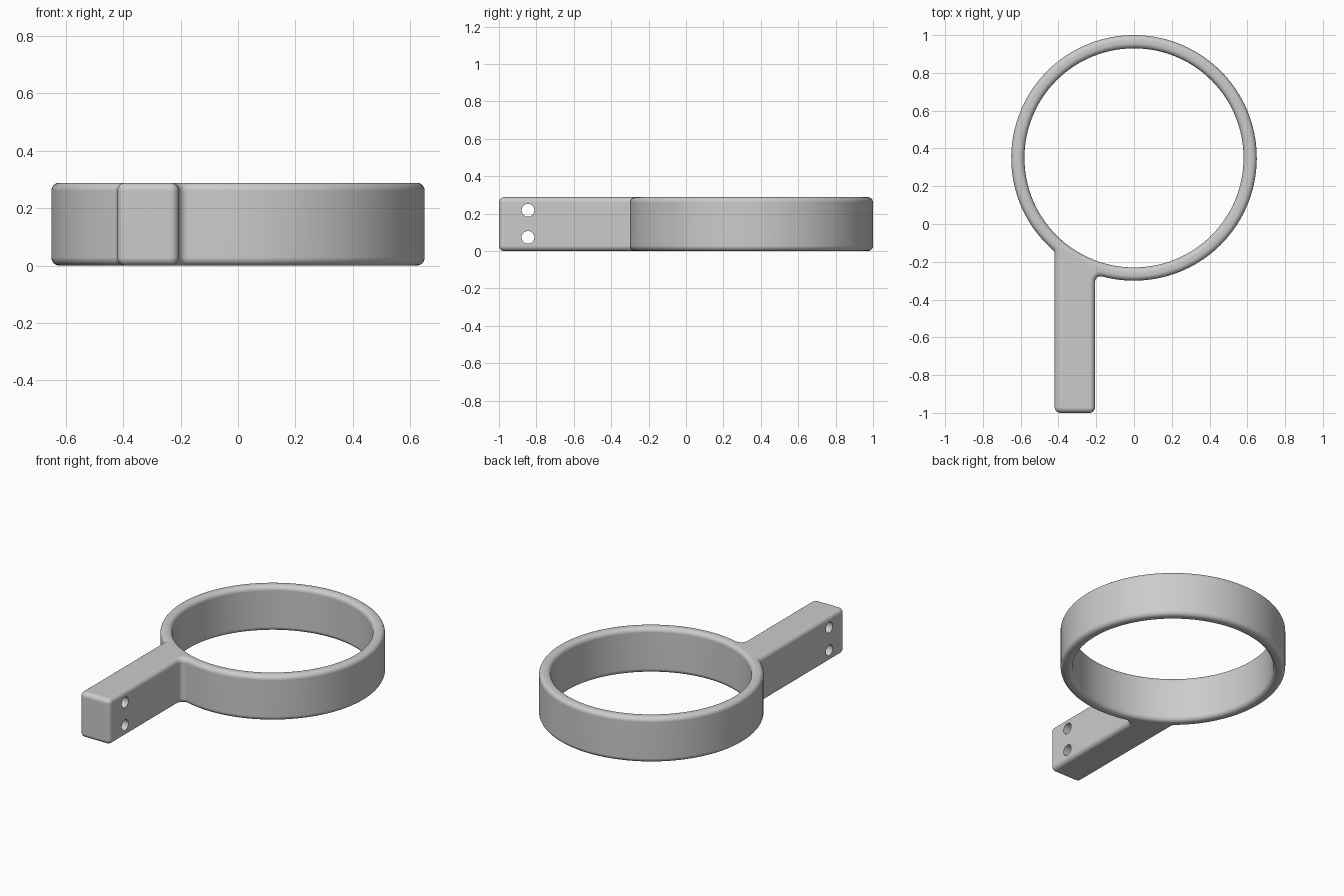
import bpy, bmesh
from math import sin, cos, pi, atan2, sqrt, tau

if "Cube" in bpy.data.objects:
    bpy.data.objects.remove(bpy.data.objects["Cube"])

HEIGHT, BEVEL = 0.288, 0.028
RING_Y, OUTER, INNER = 0.35, 0.65, 0.58
ARM_L, ARM_R, ARM_END = -0.42, -0.206, -1.0
FILLET = 0.03

grey = bpy.data.materials.new("plain grey")
grey.use_nodes = True
grey.diffuse_color = (0.6, 0.6, 0.6, 1)
grey.node_tree.nodes["Principled BSDF"].inputs["Base Color"].default_value = (0.6, 0.6, 0.6, 1)


def arc(cx, cy, r, a, b, n):
    return [(cx + r * cos(a + (b - a) * i / n), cy + r * sin(a + (b - a) * i / n))
            for i in range(n + 1)]


def fillet_center(x):
    y = RING_Y - sqrt((OUTER + FILLET) ** 2 - x ** 2)
    return x, y, atan2(y - RING_Y, x)


def outline(d):
    """Ring and arm silhouette, moved inward by d."""
    rx, ry, ra = fillet_center(ARM_R + FILLET)
    lx, ly, la = fillet_center(ARM_L - FILLET)
    convex, concave = FILLET - d, FILLET + d
    end = ARM_END + FILLET
    return (arc(0, RING_Y, OUTER - d, ra, la + tau, 128)
            + arc(lx, ly, concave, la + pi, 0, 6)[1:]
            + arc(ARM_L + FILLET, end, convex, pi, 1.5 * pi, 6)
            + arc(ARM_R - FILLET, end, convex, 1.5 * pi, tau, 6)
            + arc(rx, ry, concave, pi, ra + pi, 8)[:-1])


def bore(d):
    return arc(0, RING_Y, INNER + d, 0, tau, 128)[:-1]


# Rounded rim cross-section: inset and height of each level
quarter = [i * pi / 12 for i in range(7)]
levels = [(BEVEL * (1 - sin(a)), BEVEL * (1 - cos(a))) for a in quarter]
levels += [(d, HEIGHT - z) for d, z in reversed(levels)]

# Ring and arm as one body
bm = bmesh.new()
caps = [[], []]
for shape in (outline, bore):
    loops = [[bm.verts.new((x, y, z)) for x, y in shape(d)] for d, z in levels]
    n = len(loops[0])
    for low, high in zip(loops, loops[1:]):
        for i in range(n):
            j = (i + 1) % n
            bm.faces.new((low[i], low[j], high[j], high[i]))
    for cap, loop in zip(caps, (loops[0], loops[-1])):
        cap += [bm.edges.get((loop[i], loop[(i + 1) % n])) for i in range(n)]
for cap in caps:
    bmesh.ops.triangle_fill(bm, edges=cap, use_beauty=True)
bmesh.ops.recalc_face_normals(bm, faces=bm.faces)
mesh = bpy.data.meshes.new("ring_with_arm")
bm.to_mesh(mesh)
bm.free()
body = bpy.data.objects.new("ring_with_arm", mesh)
bpy.context.collection.objects.link(body)
mesh.materials.append(grey)

# Two screw holes across the arm
for z in (0.073, 0.218):
    bpy.ops.mesh.primitive_cylinder_add(vertices=32, radius=0.034, depth=0.5,
                                        location=((ARM_L + ARM_R) / 2, -0.845, z),
                                        rotation=(0, pi / 2, 0))
    cutter = bpy.context.object
    cutter.name = "hole_cutter"
    cutter.hide_render = True
    cutter.data.materials.append(grey)
    cut = body.modifiers.new("screw hole", 'BOOLEAN')
    cut.operation, cut.solver, cut.object = 'DIFFERENCE', 'EXACT', cutter
    bpy.context.view_layer.objects.active = body
    bpy.ops.object.modifier_apply(modifier=cut.name)
    bpy.data.objects.remove(cutter)

# Smooth shading with crisp hole rims
bpy.ops.object.select_all(action='DESELECT')
body.select_set(True)
bpy.context.view_layer.objects.active = body
bpy.ops.object.shade_smooth_by_angle(angle=pi / 6)
weighted = body.modifiers.new("even shading", 'WEIGHTED_NORMAL')
weighted.keep_sharp = True
